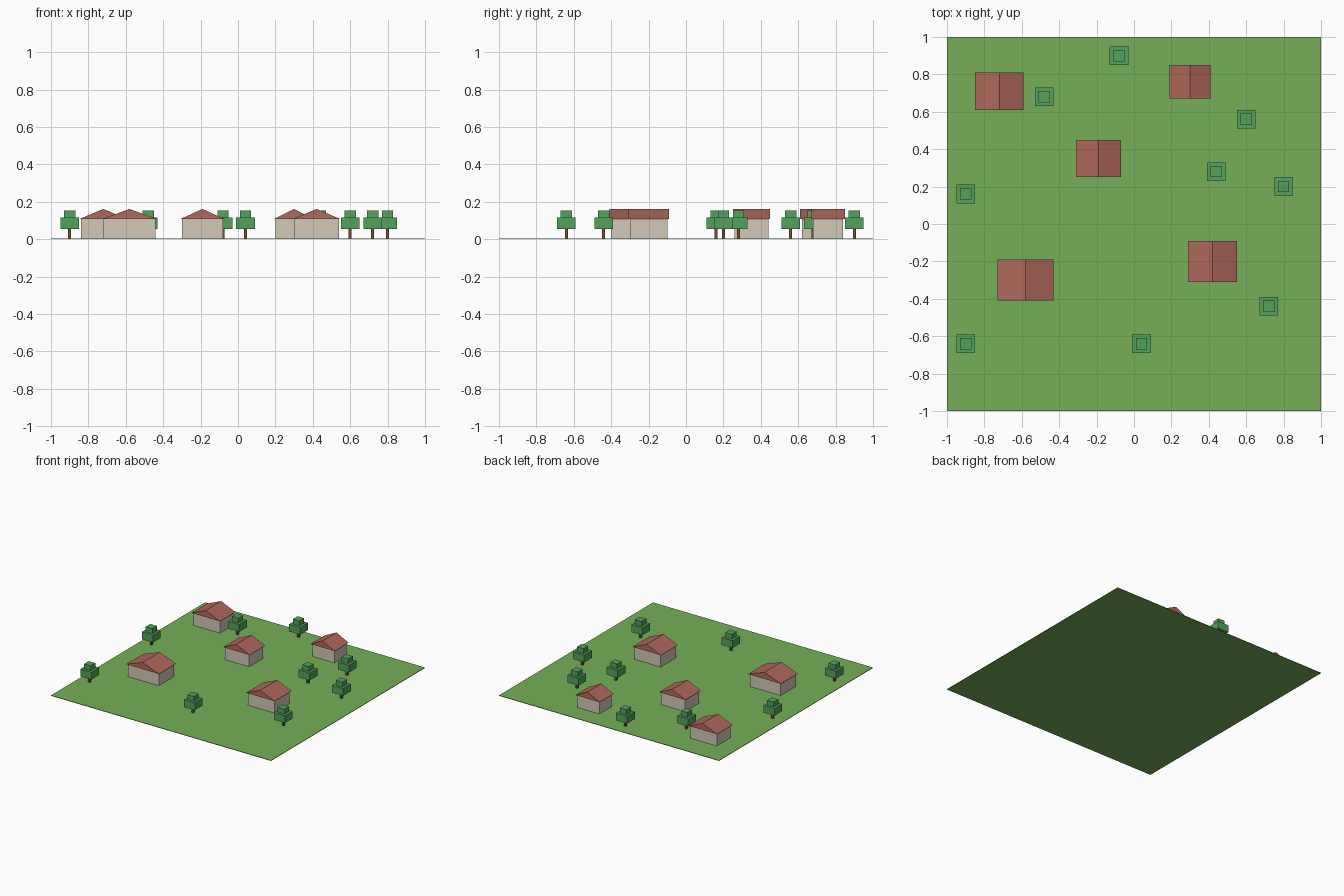
import bpy
import bmesh

if "Cube" in bpy.data.objects:
    bpy.data.objects.remove(bpy.data.objects["Cube"])


def material(name, srgb):
    m = bpy.data.materials.new(name)
    m.diffuse_color = tuple(c ** 2.2 for c in srgb) + (1.0,)
    m.use_nodes = True
    m.node_tree.nodes["Principled BSDF"].inputs["Base Color"].default_value = m.diffuse_color
    return m


GRASS = material("grass", (0.46, 0.68, 0.35))
WALL = material("plaster", (0.82, 0.78, 0.71))
ROOF = material("roof_tile", (0.68, 0.41, 0.36))
LEAF = material("leaf", (0.33, 0.63, 0.36))
BARK = material("bark", (0.45, 0.32, 0.20))


def prism(name, profile, y0, y1, mat, x=0.0):
    """Extrude an x-z profile (counter-clockwise from the front) along y."""
    bm = bmesh.new()
    face = bm.faces.new([bm.verts.new((x + px, y0, pz)) for px, pz in profile])
    ext = bmesh.ops.extrude_face_region(bm, geom=[face])
    verts = [v for v in ext["geom"] if isinstance(v, bmesh.types.BMVert)]
    bmesh.ops.translate(bm, verts=verts, vec=(0, y1 - y0, 0))
    bmesh.ops.recalc_face_normals(bm, faces=bm.faces)
    me = bpy.data.meshes.new(name)
    bm.to_mesh(me)
    bm.free()
    me.materials.append(mat)
    ob = bpy.data.objects.new(name, me)
    bpy.context.collection.objects.link(ob)
    return ob


def box(name, x, y, w, d, z0, z1, mat):
    h = w / 2
    return prism(name, [(-h, z0), (h, z0), (h, z1), (-h, z1)],
                 y - d / 2, y + d / 2, mat, x)


GROUND_Z, EAVES_Z, RIDGE_Z, OVERHANG = 0.004, 0.107, 0.162, 0.01

# Lawn
box("ground", 0, 0, 2, 2, 0, GROUND_Z, GRASS)

# Houses: centre x, centre y, wall width, wall depth
houses = [(-0.72, 0.71, 0.24, 0.18), (0.30, 0.76, 0.20, 0.16),
          (-0.19, 0.35, 0.22, 0.18), (-0.58, -0.30, 0.28, 0.20),
          (0.42, -0.20, 0.24, 0.20)]
for i, (x, y, w, d) in enumerate(houses, 1):
    box(f"house_{i}_walls", x, y, w, d, GROUND_Z, EAVES_Z, WALL)
    r = w / 2 + OVERHANG
    prism(f"house_{i}_roof", [(-r, EAVES_Z), (r, EAVES_Z), (0, RIDGE_Z)],
          y - d / 2 - OVERHANG, y + d / 2 + OVERHANG, ROOF, x)

# Trees: trunk with two stacked foliage blocks
trees = [(-0.08, 0.90), (-0.48, 0.68), (0.60, 0.56), (0.44, 0.28), (0.80, 0.20),
         (-0.90, 0.16), (0.72, -0.44), (0.04, -0.64), (-0.90, -0.64)]
for i, (x, y) in enumerate(trees, 1):
    box(f"tree_{i}_trunk", x, y, 0.016, 0.016, GROUND_Z, 0.055, BARK)
    box(f"tree_{i}_lower_crown", x, y, 0.10, 0.10, 0.055, 0.115, LEAF)
    box(f"tree_{i}_upper_crown", x, y, 0.06, 0.06, 0.115, 0.155, LEAF)
